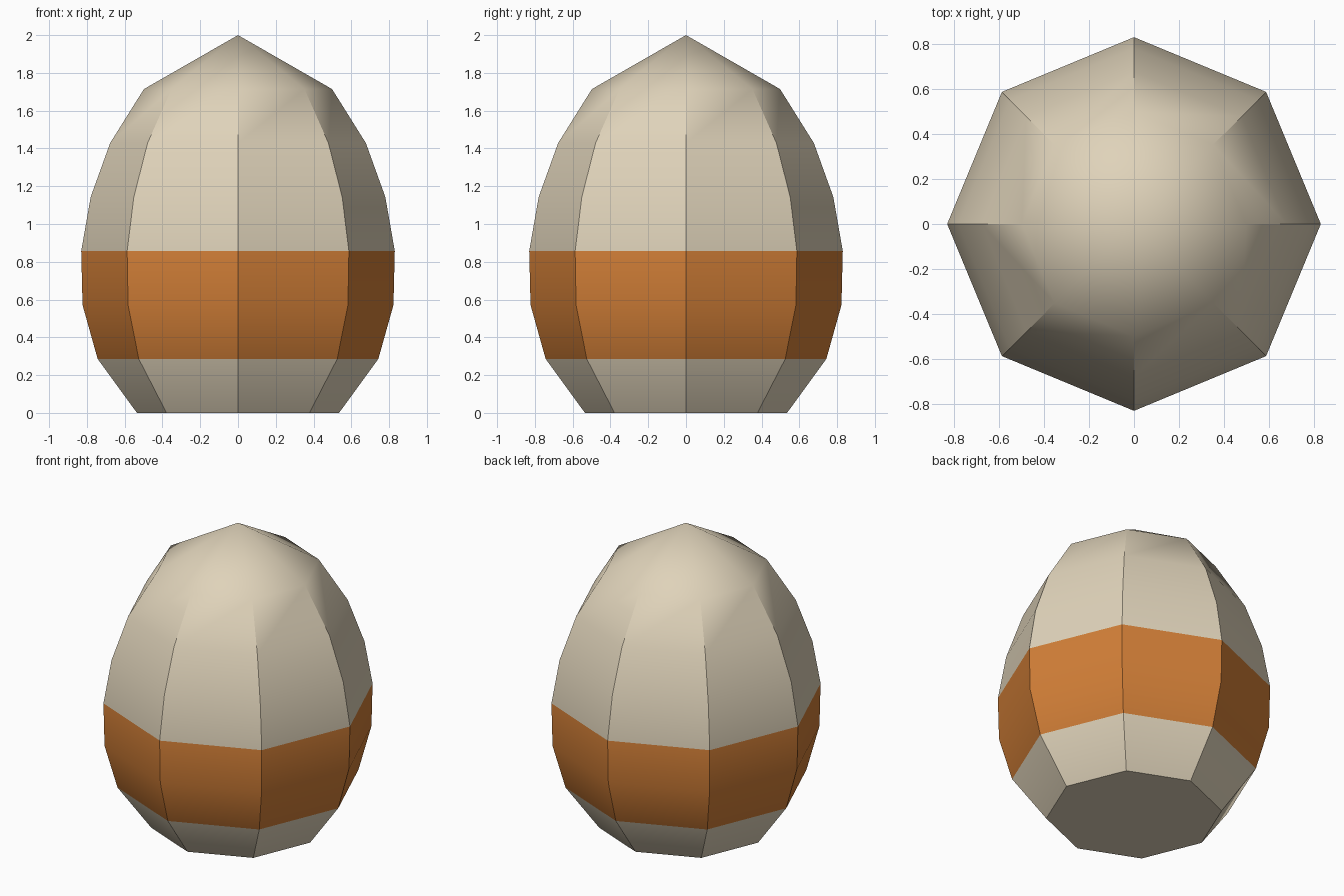
import bpy, bmesh, math

if "Cube" in bpy.data.objects:
    bpy.data.objects.remove(bpy.data.objects["Cube"])


def make_material(name, rgb):
    mat = bpy.data.materials.new(name)
    mat.diffuse_color = (*rgb, 1.0)
    mat.use_nodes = True
    mat.node_tree.nodes["Principled BSDF"].inputs["Base Color"].default_value = mat.diffuse_color
    return mat


SIDES = 8
STEP = 2.0 / 7
RADII = [0.535, 0.743, 0.823, 0.83, 0.78, 0.677, 0.498]

bm = bmesh.new()

# Stacked octagonal rings
rings = []
for level, r in enumerate(RADII):
    rings.append([bm.verts.new((r * math.cos(math.tau * i / SIDES),
                                r * math.sin(math.tau * i / SIDES),
                                level * STEP)) for i in range(SIDES)])

# Side panels, with the painted band on the second and third rows
for level in range(len(rings) - 1):
    low, high = rings[level], rings[level + 1]
    for i in range(SIDES):
        j = (i + 1) % SIDES
        face = bm.faces.new((low[i], low[j], high[j], high[i]))
        face.material_index = 1 if level in (1, 2) else 0

# Pointed top and flat base
tip = bm.verts.new((0, 0, 2))
for i in range(SIDES):
    bm.faces.new((rings[-1][i], rings[-1][(i + 1) % SIDES], tip))
bm.faces.new(rings[0][::-1])

mesh = bpy.data.meshes.new("egg")
bm.to_mesh(mesh)
bm.free()
mesh.materials.append(make_material("cream shell", (0.74, 0.65, 0.49)))
mesh.materials.append(make_material("orange band", (0.64, 0.21, 0.038)))

egg = bpy.data.objects.new("egg", mesh)
bpy.context.collection.objects.link(egg)
bpy.context.view_layer.objects.active = egg
egg.select_set(True)
bpy.ops.object.shade_smooth_by_angle(angle=math.radians(30))
